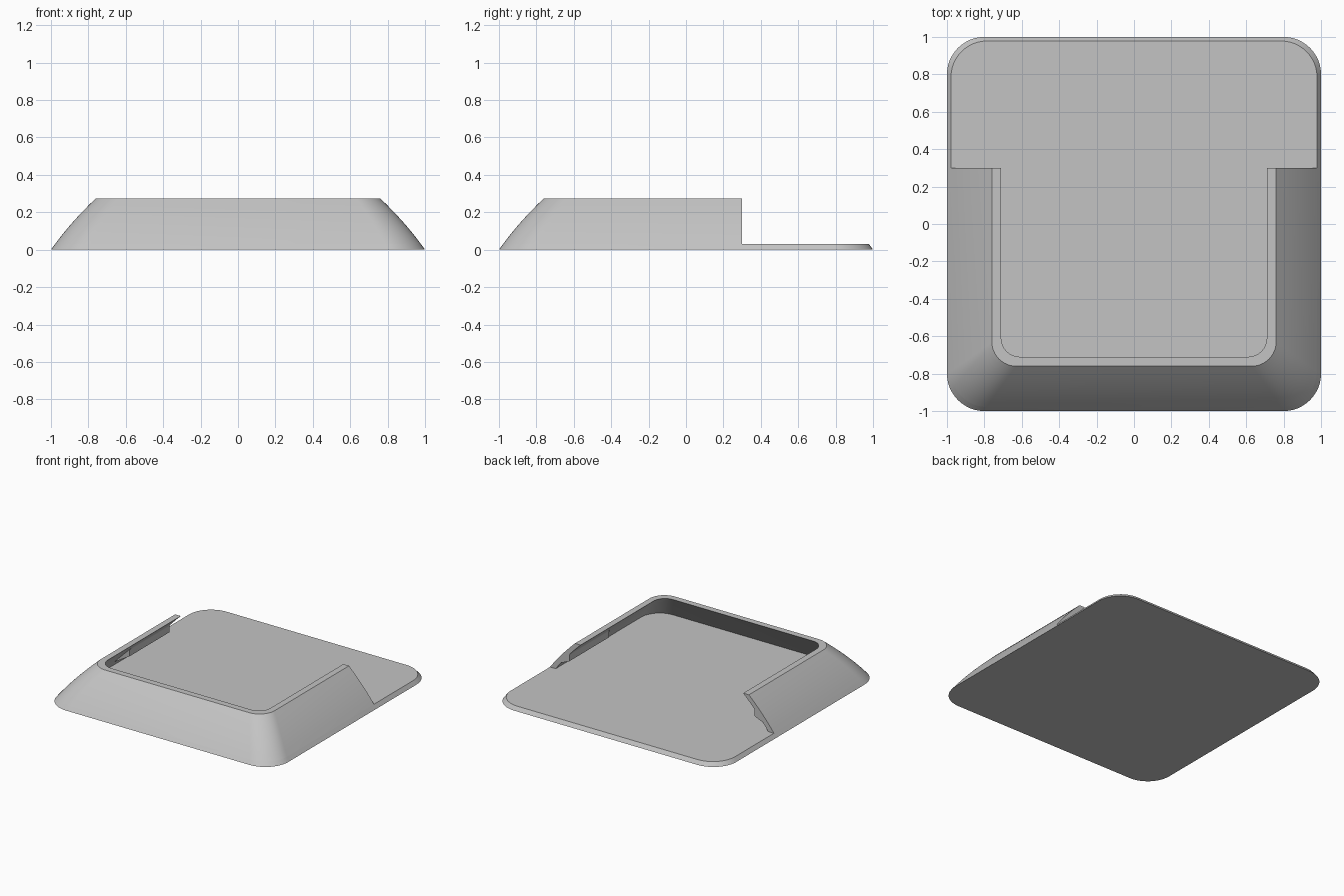
import bpy, bmesh, math
from mathutils import Vector

cube = bpy.data.objects.get("Cube")
if cube:
    bpy.data.objects.remove(cube, do_unlink=True)

HEIGHT = 0.275   # rim height
FLOOR = 0.03     # plate thickness
CUT = 0.3        # where the wall stops, leaving the back open
WALL = 0.05      # wall width

grey = bpy.data.materials.new("matte grey")
grey.use_nodes = True
colour = (0.55, 0.55, 0.55, 1)
grey.diffuse_color = colour
grey.node_tree.nodes["Principled BSDF"].inputs["Base Color"].default_value = colour


def ring(bm, half, radius, z, steps=12):
    """Rounded square outline at height z."""
    verts = []
    for corner in range(4):
        mid = math.radians(45 + 90 * corner)
        cx = math.copysign(half - radius, math.cos(mid))
        cy = math.copysign(half - radius, math.sin(mid))
        for i in range(steps + 1):
            a = math.radians(90 * (corner + i / steps))
            verts.append(bm.verts.new((cx + radius * math.cos(a), cy + radius * math.sin(a), z)))
    return verts


def bridge(bm, low, high):
    n = len(low)
    for i in range(n):
        j = (i + 1) % n
        bm.faces.new((low[i], low[j], high[j], high[i]))


def slope(z):
    """Half width and corner radius of the bulged outer side at height z."""
    t = z / HEIGHT
    return 1 - 0.24 * t + 0.048 * t * (1 - t), 0.2 - 0.07 * t


def finish(bm, name):
    bmesh.ops.recalc_face_normals(bm, faces=bm.faces)
    mesh = bpy.data.meshes.new(name)
    bm.to_mesh(mesh)
    bm.free()
    mesh.materials.append(grey)
    obj = bpy.data.objects.new(name, mesh)
    bpy.context.collection.objects.link(obj)
    bpy.ops.object.select_all(action='DESELECT')
    obj.select_set(True)
    bpy.context.view_layer.objects.active = obj
    bpy.ops.object.shade_smooth_by_angle(angle=math.radians(25))
    return obj


# Base plate with sloped edge
bm = bmesh.new()
bottom = ring(bm, *slope(0), 0)
top = ring(bm, *slope(FLOOR), FLOOR)
bridge(bm, bottom, top)
bm.faces.new(bottom)
bm.faces.new(top)
finish(bm, "base_plate")

# Leaning wall around the front and sides, open at the back
bm = bmesh.new()
levels = [FLOOR + (HEIGHT - FLOOR) * i / 8 for i in range(9)]
outer = [ring(bm, *slope(z), z) for z in levels]
inner = [ring(bm, slope(z)[0] - WALL, slope(z)[1] - 0.03, z) for z in reversed(levels)]
loops = outer + inner
for k, loop in enumerate(loops):
    bridge(bm, loop, loops[(k + 1) % len(loops)])
cut = bmesh.ops.bisect_plane(bm, geom=bm.verts[:] + bm.edges[:] + bm.faces[:],
                             plane_co=Vector((0, CUT, 0)), plane_no=Vector((0, 1, 0)),
                             clear_outer=True)
edges = [e for e in cut["geom_cut"] if isinstance(e, bmesh.types.BMEdge)]
bmesh.ops.holes_fill(bm, edges=edges, sides=0)
finish(bm, "wall")

# Small retaining rail under the rim on each side
section = [(0.79, 0.20), (0.81, 0.17), (0.81, 0.12), (0.88, 0.09), (0.855, 0.15)]
for side, name in ((1, "left_rail"), (-1, "right_rail")):
    bm = bmesh.new()
    back = [bm.verts.new((side * x, CUT, z)) for x, z in section]
    front = [bm.verts.new((side * x, -0.28 + 1.2 * (0.88 - x), z)) for x, z in section]
    bridge(bm, back, front)
    bm.faces.new(back)
    bmesh.ops.triangulate(bm, faces=[bm.faces.new(front)])
    finish(bm, name)
